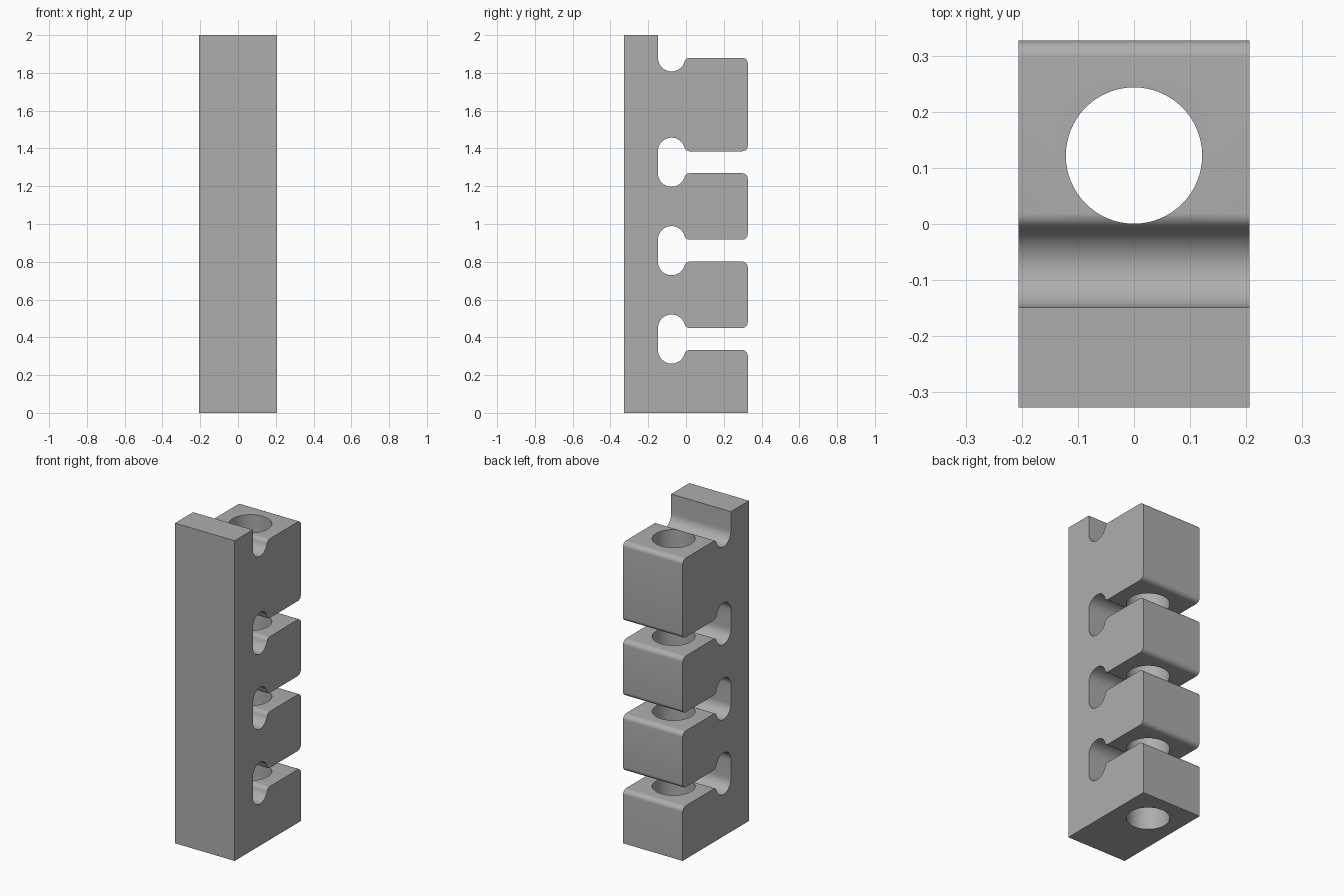
import bpy, bmesh
from math import radians, degrees, sin, cos, atan2, sqrt

if "Cube" in bpy.data.objects:
    bpy.data.objects.remove(bpy.data.objects["Cube"])

HALF_X, HALF_Y = 0.206, 0.327
ROUND_OUT, ROUND_IN = 0.03, 0.027         # edge rounding of the blocks
BULB_Y, BULB_R = -0.0765, 0.072           # widened inner end of each slot
SLOTS = [(0.333 + 0.468 * i, 0.449 + 0.468 * i) for i in range(3)]
TOP_LEDGE = 1.88


def arc(cy, cz, r, a0, a1, n):
    return [(cy + r * cos(radians(a0 + (a1 - a0) * i / n)),
             cz + r * sin(radians(a0 + (a1 - a0) * i / n))) for i in range(n + 1)]


def ledge(z, up=1):
    """Outer rounding, flat, inner rounding and bulb; up=-1 mirrors it in z."""
    reach = sqrt((BULB_R + ROUND_IN) ** 2 - ROUND_IN ** 2)
    tilt = degrees(atan2(ROUND_IN, reach))
    pts = arc(HALF_Y - ROUND_OUT, -ROUND_OUT, ROUND_OUT, 0, 90, 8)
    pts += arc(BULB_Y + reach, -ROUND_IN, ROUND_IN, 90, 180 - tilt, 8)
    pts += arc(BULB_Y, 0, BULB_R, -tilt, -180, 24)[1:]
    pts = [(y, z + up * h) for y, h in pts]
    return pts if up == 1 else pts[::-1]


# Side profile of the slotted block
profile = [(-HALF_Y, 0), (HALF_Y, 0)]
for low, high in SLOTS:
    profile += ledge(low) + ledge(high, -1)
profile += ledge(TOP_LEDGE) + [(BULB_Y - BULB_R, 2), (-HALF_Y, 2)]

# Extrude the profile across the width
bm = bmesh.new()
face = bm.faces.new([bm.verts.new((-HALF_X, y, z)) for y, z in profile])
side = bmesh.ops.extrude_face_region(bm, geom=[face])
bmesh.ops.translate(bm, vec=(2 * HALF_X, 0, 0),
                    verts=[v for v in side["geom"] if isinstance(v, bmesh.types.BMVert)])
bmesh.ops.recalc_face_normals(bm, faces=bm.faces)
mesh = bpy.data.meshes.new("slotted_block")
bm.to_mesh(mesh)
bm.free()
block = bpy.data.objects.new("slotted_block", mesh)
bpy.context.collection.objects.link(block)

# Darker grey
grey = bpy.data.materials.new("dark_grey")
grey.diffuse_color = (0.42, 0.42, 0.42, 1)
grey.use_nodes = True
grey.node_tree.nodes["Principled BSDF"].inputs["Base Color"].default_value = grey.diffuse_color
mesh.materials.append(grey)

# Vertical bore through all the blocks
bpy.ops.mesh.primitive_cylinder_add(vertices=64, radius=0.1215, depth=3, location=(0, 0.122, 1))
cutter = bpy.context.object
cutter.name = "bore_cutter"
cutter.hide_render = True
cutter.data.materials.append(grey)
bore = block.modifiers.new("bore", "BOOLEAN")
bore.operation = "DIFFERENCE"
bore.solver = "EXACT"
bore.object = cutter

bpy.ops.object.select_all(action="DESELECT")
block.select_set(True)
bpy.context.view_layer.objects.active = block
bpy.ops.object.modifier_apply(modifier="bore")
bpy.data.objects.remove(cutter)
bpy.ops.object.shade_smooth_by_angle(angle=radians(30))
